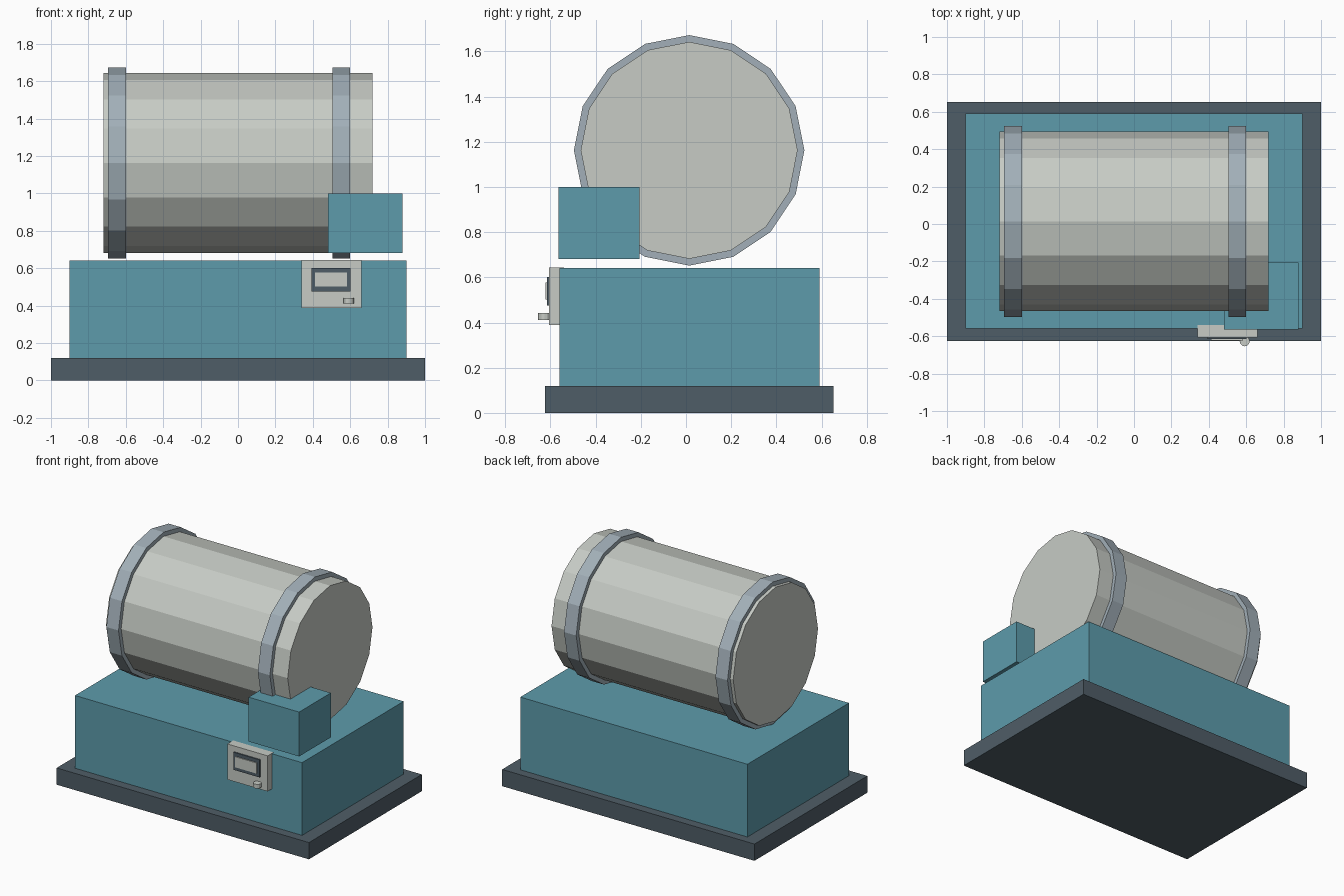
import bpy
import math

cube = bpy.data.objects.get("Cube")
if cube:
    bpy.data.objects.remove(cube, do_unlink=True)


def material(name, rgb):
    mat = bpy.data.materials.new(name)
    mat.use_nodes = True
    mat.diffuse_color = (*rgb, 1)
    mat.node_tree.nodes["Principled BSDF"].inputs["Base Color"].default_value = (*rgb, 1)
    return mat


teal = material("teal paint", (0.11, 0.33, 0.41))
pale = material("pale grey", (0.57, 0.60, 0.56))
steel = material("blue grey steel", (0.36, 0.43, 0.48))
slate = material("dark slate", (0.078, 0.11, 0.135))


def box(name, x, y, z, mat):
    """Box spanning the given (low, high) range on each axis."""
    spans = (x, y, z)
    bpy.ops.mesh.primitive_cube_add(size=1, location=[(a + b) / 2 for a, b in spans])
    obj = bpy.context.object
    obj.name = name
    obj.scale = [b - a for a, b in spans]
    bpy.ops.object.transform_apply(location=False, rotation=False, scale=True)
    obj.data.materials.append(mat)


def cylinder(name, centre, radius, length, sides, mat, along_x=False):
    bpy.ops.mesh.primitive_cylinder_add(
        vertices=sides, radius=radius, depth=length, location=centre,
        rotation=(0, math.pi / 2 if along_x else 0, 0))
    obj = bpy.context.object
    obj.name = name
    obj.data.materials.append(mat)


# Plinth and cabinet
box("plinth", (-1, 1), (-0.625, 0.653), (0, 0.12), slate)
box("cabinet", (-0.9, 0.9), (-0.56, 0.59), (0.12, 0.641), teal)

# Horizontal drum with its two bands
axis_y, axis_z = 0.014, 1.162
cylinder("drum", (0, axis_y, axis_z), 0.48, 1.44, 16, pale, True)
for name, x in (("right_band", -0.648), ("left_band", 0.552)):
    cylinder(name, (x, axis_y, axis_z), 0.51, 0.096, 16, steel, True)

# Motor housing beside the drum
box("motor_housing", (0.48, 0.88), (-0.565, -0.205), (0.682, 1.0), teal)

# Control panel with display and knob
box("control_panel", (0.34, 0.66), (-0.606, -0.54), (0.388, 0.643), pale)
box("display_frame", (0.393, 0.602), (-0.615, -0.6), (0.476, 0.602), slate)
box("display", (0.412, 0.583), (-0.622, -0.61), (0.501, 0.577), pale)
cylinder("knob", (0.592, -0.627, 0.426), 0.027, 0.03, 12, pale)
